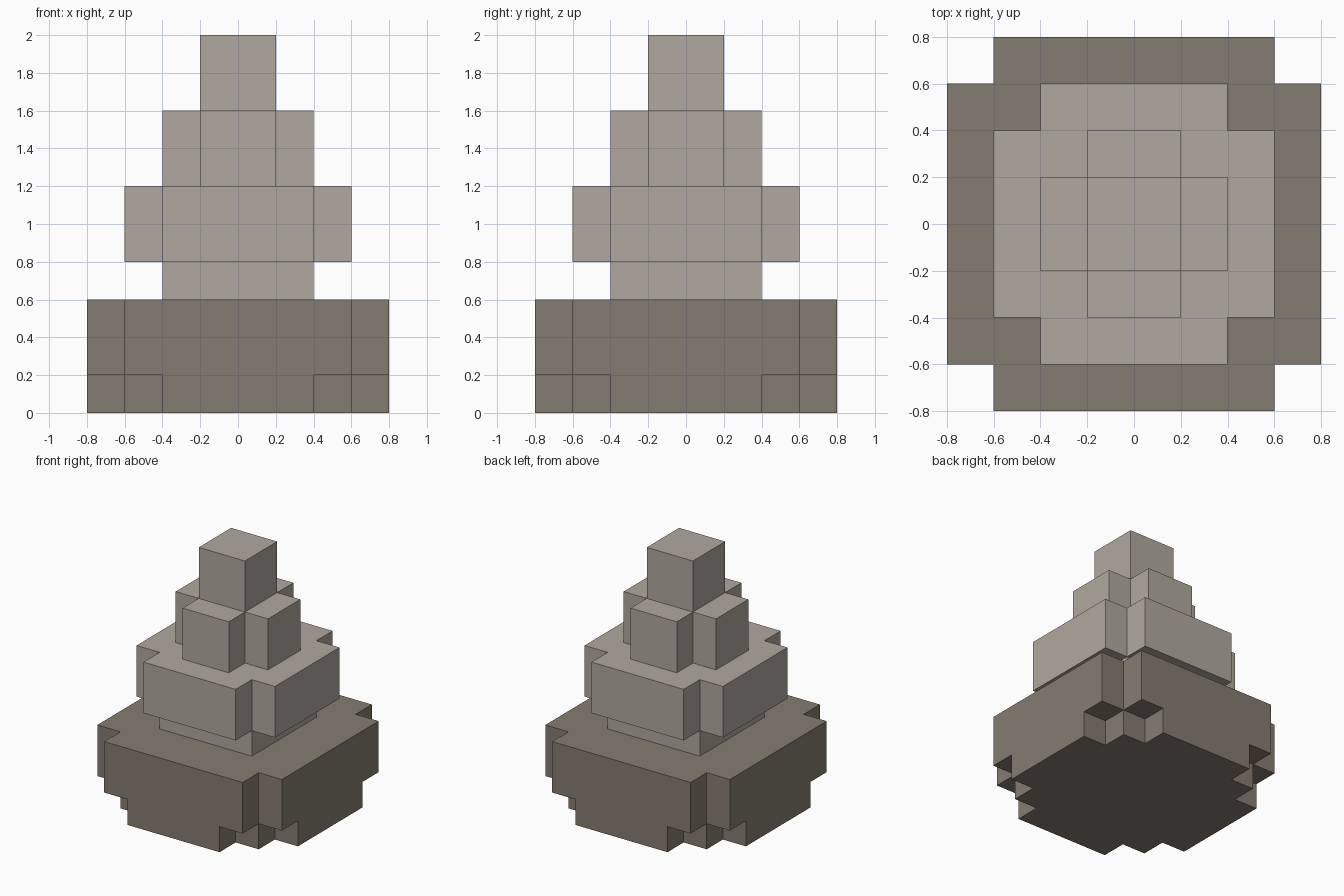
import bpy
import bmesh
import math
from mathutils import Vector

cube = bpy.data.objects.get("Cube")
if cube:
    bpy.data.objects.remove(cube, do_unlink=True)

CELL = 0.2  # every block sits on this grid


def material(name, rgb):
    mat = bpy.data.materials.new(name)
    mat.use_nodes = True
    mat.diffuse_color = (*rgb, 1)
    bsdf = next(n for n in mat.node_tree.nodes if n.type == 'BSDF_PRINCIPLED')
    bsdf.inputs["Base Color"].default_value = (*rgb, 1)
    bsdf.inputs["Roughness"].default_value = 0.9
    return mat


def fill(tiers):
    """Grid cells of stacked tiers: (bottom, top, [(half width, half depth), ...])."""
    cells = set()
    for bottom, top, blocks in tiers:
        for hx, hy in blocks:
            cells |= {(x, y, z) for x in range(-hx, hx)
                      for y in range(-hy, hy) for z in range(bottom, top)}
    return cells


def build(name, cells, solid, mat):
    """Skin the cells with faces only where they meet open space."""
    bm = bmesh.new()
    corners = {}

    def vert(key):
        if key not in corners:
            corners[key] = bm.verts.new(Vector(key) * CELL)
        return corners[key]

    for cell in sorted(cells):
        for axis in range(3):
            u, v = (axis + 1) % 3, (axis + 2) % 3
            for side in (0, 1):
                neighbour = list(cell)
                neighbour[axis] += 1 if side else -1
                if tuple(neighbour) in solid:
                    continue
                ring = []
                for du, dv in ((0, 0), (1, 0), (1, 1), (0, 1)):
                    key = list(cell)
                    key[axis] += side
                    key[u] += du
                    key[v] += dv
                    ring.append(vert(tuple(key)))
                bm.faces.new(ring if side else ring[::-1])

    # Merge flat areas into large clean faces
    bmesh.ops.dissolve_limit(bm, angle_limit=math.radians(1),
                             verts=bm.verts[:], edges=bm.edges[:])
    mesh = bpy.data.meshes.new(name)
    bm.to_mesh(mesh)
    bm.free()
    mesh.materials.append(mat)
    obj = bpy.data.objects.new(name, mesh)
    bpy.context.collection.objects.link(obj)


# Dark plinth: stepped foot under a notched slab
plinth = fill([
    (0, 1, [(4, 2), (3, 3), (2, 4)]),
    (1, 3, [(4, 3), (3, 4)]),
])

# Pale spire: square neck, two notched tiers and a cube on top
spire = fill([
    (3, 4, [(2, 2)]),
    (4, 6, [(3, 2), (2, 3)]),
    (6, 8, [(2, 1), (1, 2)]),
    (8, 10, [(1, 1)]),
])

solid = plinth | spire
build("plinth", plinth, solid, material("dark stone", (0.235, 0.202, 0.162)))
build("spire", spire, solid, material("pale stone", (0.434, 0.397, 0.342)))
